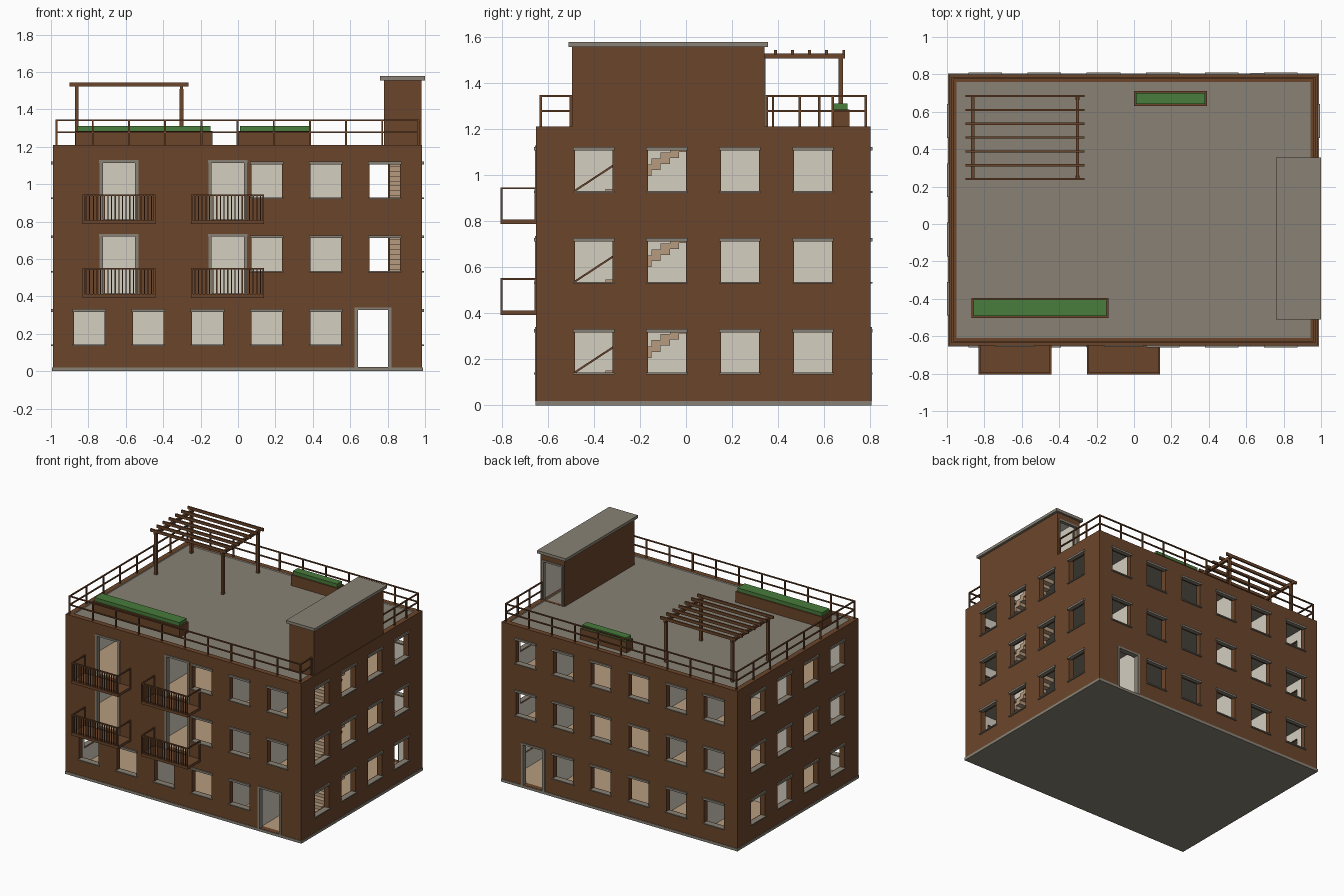
import bpy, bmesh
from mathutils import Matrix, Vector

default = bpy.data.objects.get("Cube")
if default:
    bpy.data.objects.remove(default)


def material(name, color):
    mat = bpy.data.materials.new(name)
    mat.use_nodes = True
    mat.diffuse_color = (*color, 1)
    mat.node_tree.nodes["Principled BSDF"].inputs["Base Color"].default_value = (*color, 1)
    return mat


BROWN = material("brown_brick", (0.147, 0.06, 0.024))
CREAM = material("cream_plaster", (0.66, 0.62, 0.53))
CONCRETE = material("grey_concrete", (0.25, 0.222, 0.178))
TAN = material("tan_wood", (0.47, 0.33, 0.215))
GREEN = material("hedge_green", (0.065, 0.2, 0.045))

# Overall sizes
LEFT, RIGHT, FRONT, BACK = -0.99, 0.985, -0.65, 0.80
BASE, TOP, STOREY, THICK = 0.02, 1.21, 0.394, 0.04
FLOORS = [BASE + STOREY * i for i in range(3)]
ROOF = BASE + STOREY * 3


def boxes(name, items, *mats):
    """One object made of boxes given as (x0, x1, y0, y1, z0, z1)."""
    bm = bmesh.new()
    for x0, x1, y0, y1, z0, z1 in items:
        center = Vector((x0 + x1, y0 + y1, z0 + z1)) / 2
        size = (x1 - x0, y1 - y0, z1 - z0)
        bmesh.ops.create_cube(bm, size=1, matrix=Matrix.Translation(center) @ Matrix.Diagonal((*size, 1)))
    mesh = bpy.data.meshes.new(name)
    bm.to_mesh(mesh)
    bm.free()
    for mat in mats:
        mesh.materials.append(mat)
    obj = bpy.data.objects.new(name, mesh)
    bpy.context.collection.objects.link(obj)
    return obj


def cut(obj, cutters):
    """Subtract a set of boxes from an object."""
    tool = boxes("cutter", cutters)
    tool.hide_render = True
    mod = obj.modifiers.new("cut", "BOOLEAN")
    mod.operation, mod.solver, mod.object = "DIFFERENCE", "EXACT", tool
    graph = bpy.context.evaluated_depsgraph_get()
    mesh = bpy.data.meshes.new_from_object(obj.evaluated_get(graph))
    obj.modifiers.clear()
    obj.data = mesh
    bpy.data.objects.remove(tool)


def on_side(side, u0, u1, z0, z1, d0, d1):
    """Box on a facade: u runs along the wall, d points outward from it."""
    plane, sign = {"front": (FRONT, -1), "back": (BACK, 1),
                   "left": (LEFT, -1), "right": (RIGHT, 1)}[side]
    a, b = sorted((plane + sign * d0, plane + sign * d1))
    return (u0, u1, a, b, z0, z1) if side in ("front", "back") else (a, b, u0, u1, z0, z1)


# Lists of openings
columns = [-0.795 + 0.316 * i for i in range(6)]
side_columns = [-0.4 + 0.317 * i for i in range(4)]
balcony_x = [-0.637, -0.055]
windows, doors = [], []
for level, z in enumerate(FLOORS):
    windows += [("back", u, z) for u in (columns if level else columns[:5])]
    windows += [("front", u, z) for u in (columns[3:] if level else columns[:5])]
    windows += [(s, u, z) for s in ("left", "right") for u in side_columns]
    if level:
        doors += [("front", u, z, 0.095) for u in balcony_x]
    else:
        doors += [(s, 0.722, z, 0.09) for s in ("front", "back")]

# Outer walls with openings cut through
holes = [(LEFT + THICK, RIGHT - THICK, FRONT + THICK, BACK - THICK, -1, 2)]
outer = boxes("outer_walls", [(LEFT, RIGHT, FRONT, BACK, BASE, TOP)], BROWN, CREAM)
cut(outer, holes)
cut(outer, [on_side(s, u - 0.082, u + 0.082, z + 0.12, z + 0.305, -0.1, 0.1) for s, u, z in windows]
    + [on_side(s, u - w, u + w, z + 0.002, z + 0.31, -0.1, 0.1) for s, u, z, w in doors])
for face in outer.data.polygons:
    c, n = face.center, face.normal
    inner_x = abs(n.x) > 0.9 and min(abs(c.x - LEFT - THICK), abs(c.x - RIGHT + THICK)) < 0.001
    inner_y = abs(n.y) > 0.9 and min(abs(c.y - FRONT - THICK), abs(c.y - BACK + THICK)) < 0.001
    face.material_index = int(inner_x or inner_y)

# Plinth, lintels, sills and door frames
boxes("plinth", [(LEFT - 0.004, RIGHT + 0.004, FRONT - 0.004, BACK + 0.004, 0, BASE)], CONCRETE)
boxes("lintels", [on_side(s, u - 0.09, u + 0.09, z + 0.297, z + 0.312, -0.02, 0.01)
                  for s, u, z in windows], CONCRETE)
boxes("sills", [on_side(s, u - 0.09, u + 0.09, z + 0.114, z + 0.122, -0.03, 0.01)
                for s, u, z in windows], CONCRETE)
frames = []
for s, u, z, w in doors:
    frames.append(on_side(s, u - w - 0.01, u + w + 0.01, z + 0.306, z + 0.32, -0.03, 0.006))
    for e in (-w, w):
        frames.append(on_side(s, u + e - 0.009, u + e + 0.009, z, z + 0.306, -0.03, 0.006))
boxes("door_frames", frames, CONCRETE)

# Floor slabs and roof, leaving a stair opening
STAIR_L, STAIR_R, STAIR_START, STAIR_END = 0.803, RIGHT - THICK, -0.51, 0.09
x0, y0, y1 = LEFT + THICK, FRONT + THICK, BACK - THICK


def slab(name, z, *mats):
    low = z - 0.02
    obj = boxes(name, [(x0, STAIR_L, y0, y1, low, z),
                       (STAIR_L, STAIR_R, y0, -0.32, low, z),
                       (STAIR_L, STAIR_R, STAIR_END, y1, low, z)], *mats)
    for face in obj.data.polygons:
        face.material_index = int(face.normal.z > 0.9 and len(mats) > 1)


boxes("ground_floor", [(x0, STAIR_R, y0, y1, BASE, BASE + 0.002)], TAN)
for z in FLOORS[1:]:
    slab("upper_floor", z, CONCRETE, TAN)
slab("roof_deck", ROOF, CONCRETE)

# Inner partitions
SPINE, STAIR_WALL = 0.08, 0.61
partitions = []
for z in FLOORS:
    top = z + STOREY - 0.02
    partitions += [(STAIR_WALL, STAIR_WALL + 0.02, y0, y1, z, top),
                   (x0, STAIR_WALL, SPINE, SPINE + 0.02, z, top),
                   (0.33, 0.35, y0, SPINE, z, top),
                   (-0.27, -0.25, y0, y1, z, top),
                   (-0.64, -0.62, SPINE, y1, z, top)]
boxes("partitions", partitions, CREAM)

# Stairs and sloping handrails
STEPS = 15
run, rise = (STAIR_END - STAIR_START) / STEPS, STOREY / STEPS
steps = []
for z in FLOORS:
    for i in range(STEPS):
        y, top = STAIR_START + run * i, z + rise * (i + 1)
        steps.append((STAIR_L, STAIR_R, y, y + run, max(z, top - 0.05), top))
    rail = boxes("stair_handrail", [(STAIR_L, STAIR_L + 0.01, STAIR_START, STAIR_END, -0.005, 0.005)], BROWN)
    for v in rail.data.vertices:
        v.co.z += z + 0.105 + (v.co.y - STAIR_START) * rise / run
boxes("stairs", steps, TAN)

# Balconies: slab, posts, rails and front balusters
slabs, bars = [], []
OUT = FRONT - 0.155
for z in FLOORS[1:]:
    for u in balcony_x:
        a, b, low, high = u - 0.195, u + 0.195, z - 0.022, z + 0.138
        slabs.append((a, b, OUT, FRONT, low, z - 0.002))
        bars.append((a, b, OUT, OUT + 0.01, high - 0.008, high))
        for e in (a, b - 0.01):
            bars.append((e, e + 0.01, OUT, FRONT, high - 0.008, high))
            bars += [(e, e + 0.01, y, y + 0.008, z - 0.01, high) for y in (OUT, FRONT - 0.008)]
        for i in range(1, 20):
            x = a + 0.39 * i / 20
            bars.append((x - 0.003, x + 0.003, OUT + 0.002, OUT + 0.008, z - 0.01, high))
boxes("balcony_slabs", slabs, BROWN)
boxes("balcony_railings", bars, BROWN)

# Roof stair house with a door opening to the back
HL, HR, HF, HB, HT = 0.78, 0.982, -0.495, 0.34, 1.555
house = boxes("stair_house", [(HL, HR, HF, HB, ROOF, HT)], BROWN, CREAM)
cut(house, [(HL + 0.02, HR - 0.02, HF + 0.02, HB - 0.02, 1, HT - 0.01)])
cut(house, [(HL + 0.025, HR - 0.025, HB - 0.1, HB + 0.1, ROOF + 0.002, HT - 0.05)])
for face in house.data.polygons:
    c = face.center
    face.material_index = int(HL + 0.01 < c.x < HR - 0.01 and HF + 0.01 < c.y < HB - 0.015)
boxes("stair_house_cap", [(0.76, 1, HF - 0.015, HB + 0.015, HT, HT + 0.022)], CONCRETE)
boxes("stair_house_door_frame",
      [(e, e + 0.012, HB - 0.02, HB + 0.005, ROOF, HT - 0.05) for e in (HL + 0.015, HR - 0.027)]
      + [(HL + 0.015, HR - 0.015, HB - 0.02, HB + 0.005, HT - 0.058, HT - 0.045)], CONCRETE)

# Roof railing on the parapet
railing = []
HALF, RAIL_TOP = 0.005, 1.347


def rail_run(ax, ay, bx, by, count):
    for z in (1.282, RAIL_TOP):
        railing.append((min(ax, bx) - HALF, max(ax, bx) + HALF,
                        min(ay, by) - HALF, max(ay, by) + HALF, z - 0.008, z))
    for i in range(count + 1):
        x, y = ax + (bx - ax) * i / count, ay + (by - ay) * i / count
        railing.append((x - HALF, x + HALF, y - HALF, y + HALF, ROOF, RAIL_TOP))


rl, rr, rf, rb = LEFT + 0.02, RIGHT - 0.02, FRONT + 0.02, BACK - 0.02
rail_run(rl, rf, rr, rf, 10)
rail_run(rl, rb, rr, rb, 10)
rail_run(rl, rf, rl, rb, 7)
rail_run(rr, rf, rr, HF - 0.005, 1)
rail_run(rr, HB + 0.01, rr, rb, 3)
boxes("roof_railing", railing, BROWN)

# Pergola: posts, two beams and seven rafters
PX, PY = (-0.862, -0.302), (0.25, 0.672)
boxes("pergola_posts", [(x - 0.01, x + 0.01, y - 0.01, y + 0.01, ROOF, 1.51) for x in PX for y in PY], BROWN)
boxes("pergola_beams", [(x - 0.009, x + 0.009, 0.235, 0.69, 1.505, 1.527) for x in PX], BROWN)
boxes("pergola_rafters", [(-0.9, -0.265, y - 0.006, y + 0.006, 1.522, 1.543)
                          for y in (0.24 + 0.074 * i for i in range(7))], BROWN)

# Planters with hedges
for a, b, c, d in ((-0.868, -0.137, -0.502, -0.395), (0, 0.39, 0.632, 0.71)):
    boxes("planter", [(a, b, c, d, ROOF, 1.283)], BROWN)
    boxes("hedge", [(a + 0.01, b - 0.01, c + 0.01, d - 0.01, 1.28, 1.31)], GREEN)
